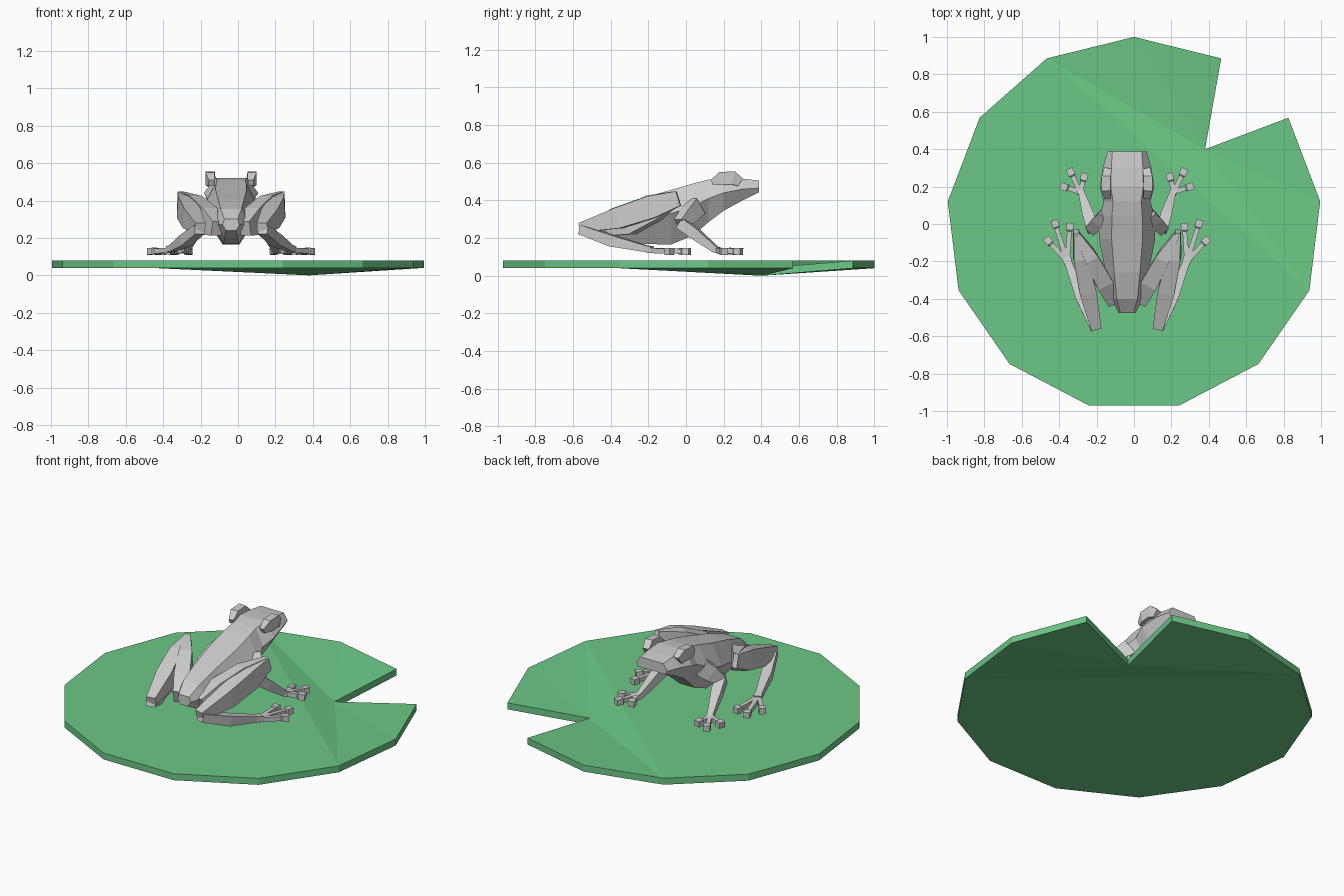
import bpy, math
from mathutils import Vector

CX = -0.037  # frog centre line


def make(name, verts, faces):
    me = bpy.data.meshes.new(name)
    me.from_pydata([tuple(v) for v in verts], [], faces)
    me.update()
    ob = bpy.data.objects.new(name, me)
    bpy.context.collection.objects.link(ob)
    return ob


def skin(rings):
    """Faces and vertices for a capped tube through equal rings."""
    n = len(rings[0])
    faces = [(i * n + j, i * n + (j + 1) % n, (i + 1) * n + (j + 1) % n, (i + 1) * n + j)
             for i in range(len(rings) - 1) for j in range(n)]
    faces += [tuple(reversed(range(n))), tuple(range((len(rings) - 1) * n, len(rings) * n))]
    return [v for r in rings for v in r], faces


def limb(name, stations):
    """Mirrored pair of box-section limbs; station = (x, y, z, width, height)."""
    pts = [Vector(s[:3]) for s in stations]
    for side, label in ((-1, "left"), (1, "right")):
        rings = []
        for i, s in enumerate(stations):
            d = (pts[min(i + 1, len(pts) - 1)] - pts[max(i - 1, 0)]).normalized()
            u = d.cross(Vector((0, 0, 1))).normalized()
            v = u.cross(d)
            ring = [pts[i] + u * a * s[3] / 2 + v * b * s[4] / 2
                    for a, b in ((-1, -1), (-1, 1), (1, 1), (1, -1))]
            rings.append([(CX + side * p.x, p.y, p.z) for p in ring])
        verts, faces = skin(rings)
        if side > 0:
            faces = [f[::-1] for f in faces]
        make(label + "_" + name, verts, [f[::-1] for f in faces])


# Lily pad: 13-sided leaf with a drooping notch
pad = [(1.003 * math.sin(k * math.tau / 13), 1.0 * math.cos(k * math.tau / 13)) for k in range(13)]
pad.insert(2, (0.38, 0.40))
n = len(pad)
verts = [(x, y, h - (0.04 if i == 2 else 0)) for h in (0.04, 0.08) for i, (x, y) in enumerate(pad)]
fan = [(2, 1, 0), (2, 0, 13), (2, 13, 5), (2, 5, 4), (2, 4, 3), tuple(range(13, 4, -1))]
faces = fan + [tuple(i + n for i in reversed(f)) for f in fan]
faces += [((i + 1) % n, i, i + n, (i + 1) % n + n)[::-1] for i in range(n)]
faces[-n:] = [f[::-1] for f in faces[-n:]]
leaf = make("lily_pad", verts, [f for f in faces])
mat = bpy.data.materials.new("leaf_green")
mat.diffuse_color = (0.15, 0.58, 0.24, 1)
leaf.data.materials.append(mat)

# Body and head: y, half width, bottom, middle, top, top width factor, bottom width factor
rings = []
for y, w, b, m, t, tf, bf in (
        (-0.475, 0.045, 0.24, 0.27, 0.30, 0.8, 0.6), (-0.40, 0.085, 0.20, 0.28, 0.355, 0.65, 0.4),
        (-0.26, 0.115, 0.17, 0.29, 0.405, 0.6, 0.35), (-0.08, 0.15, 0.165, 0.33, 0.455, 0.55, 0.3),
        (0.04, 0.148, 0.215, 0.37, 0.49, 0.55, 0.35), (0.12, 0.125, 0.285, 0.41, 0.51, 0.6, 0.5),
        (0.20, 0.145, 0.345, 0.44, 0.52, 0.6, 0.6), (0.30, 0.13, 0.40, 0.46, 0.515, 0.65, 0.7),
        (0.388, 0.105, 0.443, 0.465, 0.505, 0.75, 0.9)):
    rings.append([(CX + a, y, z) for a, z in ((-w, m), (-w * tf, t), (w * tf, t),
                                              (w, m), (w * bf, b), (-w * bf, b))])
make("body", *skin(rings))

# Bulging eyes
limb("eye", [(0.105, 0.14, 0.495, 0.03, 0.03), (0.112, 0.185, 0.515, 0.048, 0.07),
             (0.112, 0.25, 0.52, 0.048, 0.07), (0.105, 0.285, 0.495, 0.04, 0.05)])

# Hind legs: thigh, shin, long foot
limb("thigh", [(0.075, -0.42, 0.25, 0.06, 0.08), (0.125, -0.31, 0.29, 0.09, 0.15),
               (0.20, -0.17, 0.36, 0.075, 0.14), (0.27, -0.05, 0.415, 0.03, 0.07)])
limb("shin", [(0.272, -0.04, 0.41, 0.03, 0.08), (0.25, -0.18, 0.365, 0.075, 0.12),
              (0.21, -0.36, 0.305, 0.09, 0.11), (0.165, -0.56, 0.255, 0.055, 0.05)])
limb("hind_foot", [(0.17, -0.555, 0.245, 0.055, 0.05), (0.245, -0.39, 0.185, 0.06, 0.06),
                   (0.31, -0.22, 0.145, 0.04, 0.035), (0.325, -0.18, 0.14, 0.05, 0.03)])

# Front legs: upper arm, forearm
limb("upper_arm", [(0.11, 0.06, 0.37, 0.06, 0.10), (0.145, 0.02, 0.33, 0.07, 0.09),
                   (0.19, -0.03, 0.275, 0.06, 0.06)])
limb("forearm", [(0.185, -0.03, 0.28, 0.06, 0.06), (0.205, 0.04, 0.23, 0.06, 0.06),
                 (0.24, 0.155, 0.14, 0.035, 0.035), (0.255, 0.19, 0.13, 0.045, 0.03)])

# Fingers and toes: thin rods ending in square pads
digits = [("finger", (0.25, 0.17), [(0.355, 0.205), (0.31, 0.295), (0.225, 0.27)]),
          ("toe", (0.32, -0.20), [(0.435, -0.075), (0.39, 0.02), (0.305, 0.005)])]
for kind, base, tips in digits:
    for k, tip in enumerate(tips):
        a, b = Vector((*base, 0.135)), Vector((*tip, 0.128))
        c = b - (b - a).normalized() * 0.045
        limb(f"{kind}_{k + 1}", [(*a, 0.028, 0.028), (*c, 0.024, 0.026),
                                 (*c.lerp(b, 0.15), 0.038, 0.036), (*b, 0.038, 0.036)])
